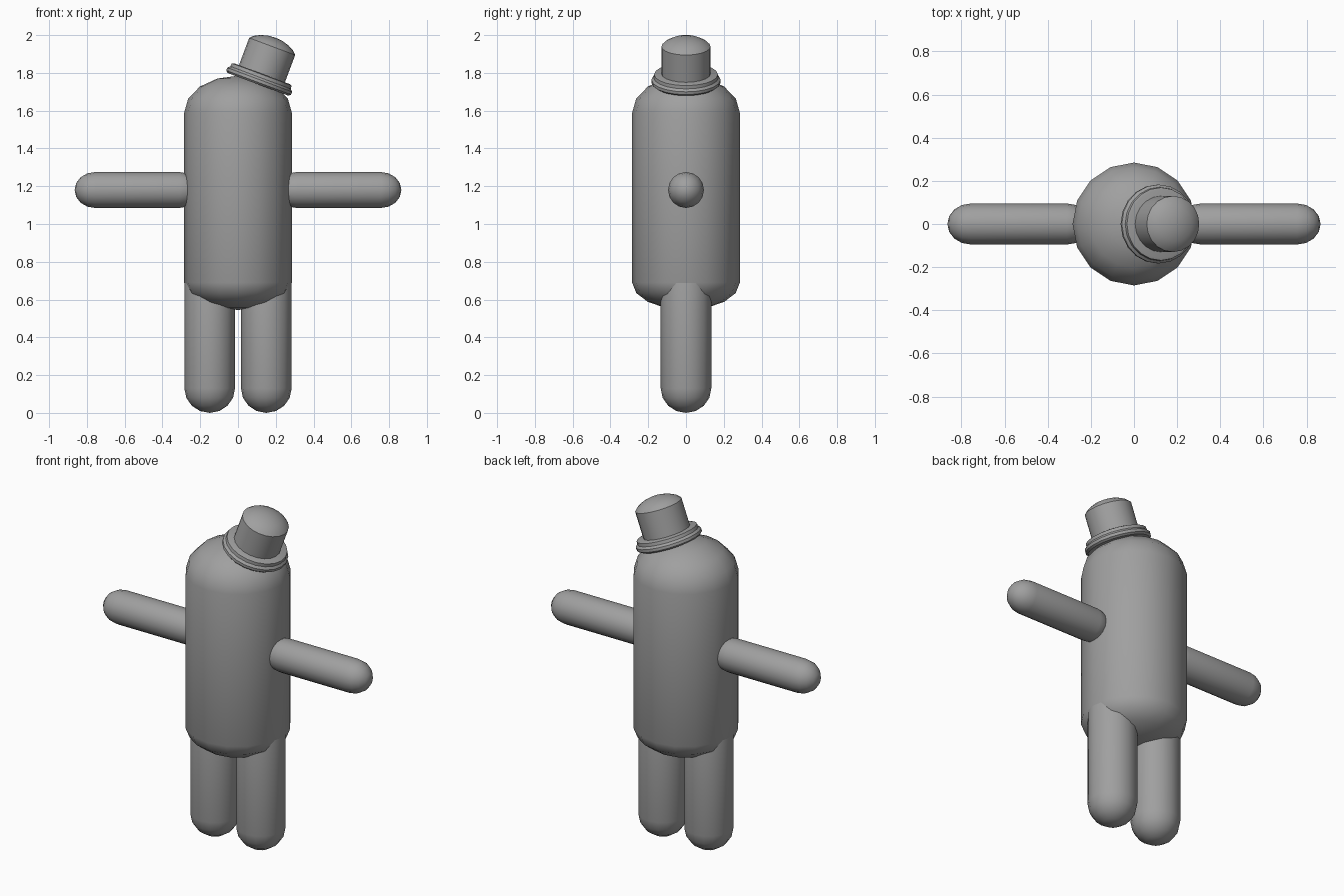
import bpy, bmesh, math
from mathutils import Matrix, Vector

if "Cube" in bpy.data.objects:
    bpy.data.objects.remove(bpy.data.objects["Cube"])

grey = bpy.data.materials.new("plain grey")
grey.diffuse_color = (0.35, 0.35, 0.35, 1)
grey.use_nodes = True
grey.node_tree.nodes["Principled BSDF"].inputs["Base Color"].default_value = grey.diffuse_color


def lathe(name, profile, matrix, segments=16):
    """Spin a (radius, height) profile about local z, then place it."""
    bm = bmesh.new()
    pts = [bm.verts.new((r, 0, h)) for r, h in profile]
    edges = [bm.edges.new(p) for p in zip(pts, pts[1:])]
    bmesh.ops.spin(bm, geom=pts + edges, cent=(0, 0, 0), axis=(0, 0, 1),
                   angle=math.tau, steps=segments)
    bmesh.ops.remove_doubles(bm, verts=bm.verts, dist=0.0005)
    bmesh.ops.recalc_face_normals(bm, faces=bm.faces)
    bm.transform(matrix)
    mesh = bpy.data.meshes.new(name)
    bm.to_mesh(mesh)
    bm.free()
    mesh.materials.append(grey)
    obj = bpy.data.objects.new(name, mesh)
    bpy.context.collection.objects.link(obj)
    bpy.ops.object.select_all(action='DESELECT')
    obj.select_set(True)
    bpy.context.view_layer.objects.active = obj
    bpy.ops.object.shade_smooth_by_angle(angle=math.radians(35))
    return obj


def capsule(radius, low, high, low_cap, high_cap, rings=4):
    """Profile of a cylinder from low to high with a dome on each end."""
    pts = []
    for i in range(rings + 1):
        a = math.pi / 2 * i / rings
        pts.append((radius * math.sin(a), low - low_cap * math.cos(a)))
    for i in range(rings + 1):
        a = math.pi / 2 * i / rings
        pts.append((radius * math.cos(a), high + high_cap * math.sin(a)))
    return pts


# body
lathe("body", capsule(0.285, 0.69, 1.59, 0.145, 0.195), Matrix())

# legs and arms, one on each side
for side, s in (("left", -1), ("right", 1)):
    lathe(side + "_leg", capsule(0.134, 0.13, 0.70, 0.13, 0.13),
          Matrix.Translation((0.15 * s, 0, 0)))
    lathe(side + "_arm", capsule(0.095, 0.31, 0.757, 0.11, 0.108),
          Matrix.Translation((0, 0, 1.18)) @ Matrix.Rotation(s * math.pi / 2, 4, 'Y'))

# tilted hat: two-step brim and a domed crown
tilt = Matrix.Translation((0.108, 0, 1.745)) @ Matrix.Rotation(math.radians(20.5), 4, 'Y')
lathe("hat_brim", [(0, -0.006), (0.172, -0.006), (0.183, 0.004), (0.183, 0.02),
                   (0.171, 0.032), (0.169, 0.05), (0.158, 0.054), (0, 0.054)], tilt, 20)
lathe("hat_crown", [(0, 0.03), (0.13, 0.03), (0.13, 0.208), (0.112, 0.226),
                    (0.08, 0.243), (0.042, 0.254), (0, 0.258)], tilt, 20)
